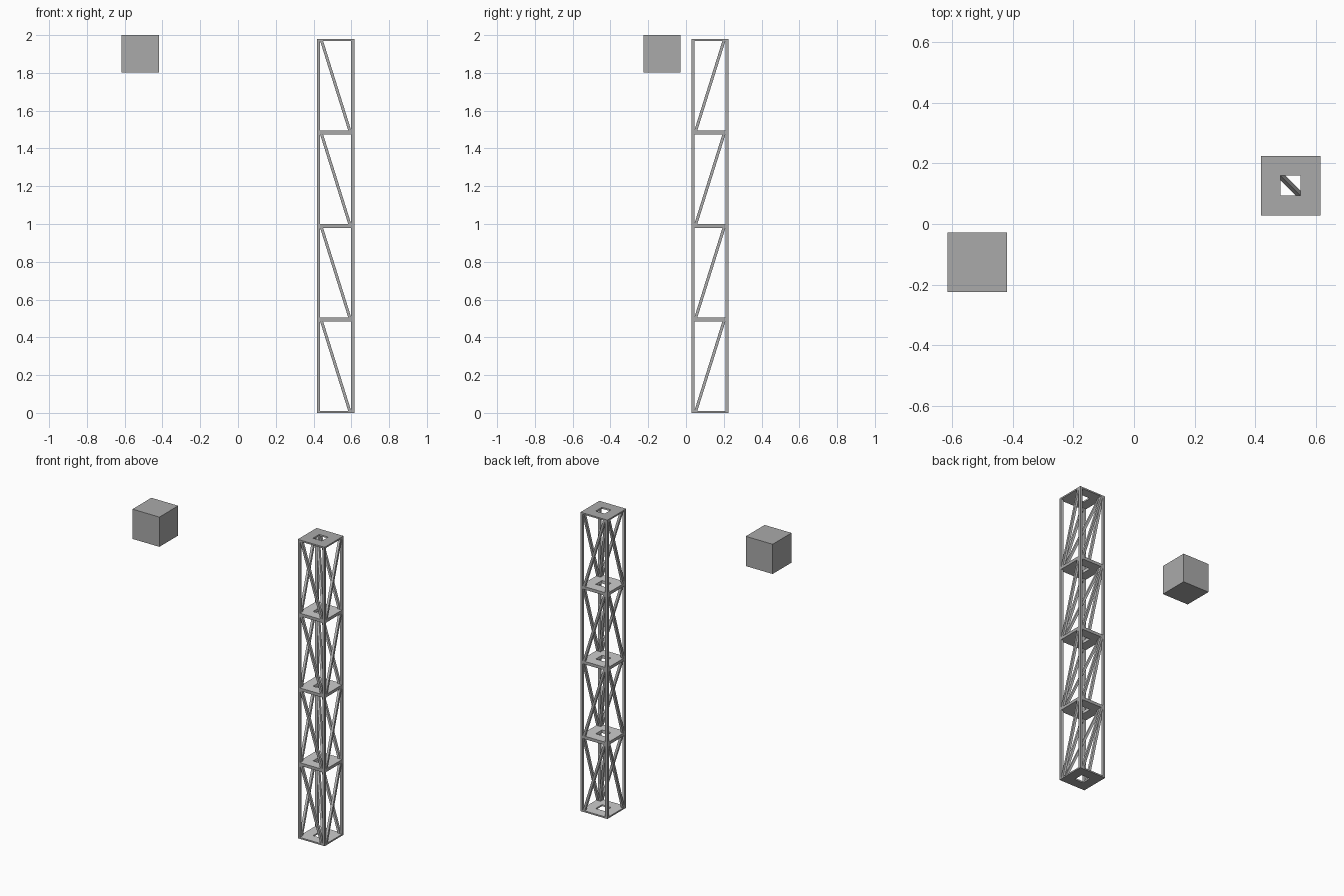
import bpy, bmesh
from mathutils import Vector

if "Cube" in bpy.data.objects:
    bpy.data.objects.remove(bpy.data.objects["Cube"])

S = 0.197            # side of tower and cube
T = 0.016            # bar thickness
P = 0.01             # plate thickness
H = 0.495            # height of one tower section
CX, CY = 0.517, 0.1265


def material(name, v):
    m = bpy.data.materials.new(name)
    m.diffuse_color = (v, v, v, 1)
    m.use_nodes = True
    m.node_tree.nodes["Principled BSDF"].inputs["Base Color"].default_value = m.diffuse_color
    return m


DARK = material("dark_outside", 0.4)
LIGHT = material("light_inside", 0.8)


def make_object(name, bm, loc, all_dark=False):
    """Outer skin of the box gets the dark grey, cut inner faces the light grey."""
    bmesh.ops.recalc_face_normals(bm, faces=bm.faces)
    for f in bm.faces:
        c = f.calc_center_median()
        n = f.normal
        side = max(c.x * n.x, c.y * n.y) > S / 2 - 1e-4
        end = (n.z > 0.9 and c.z > H - 1e-4) or (n.z < -0.9 and c.z < 1e-4)
        f.material_index = 0 if all_dark or side or end else 1
    me = bpy.data.meshes.new(name)
    bm.to_mesh(me)
    bm.free()
    me.materials.append(DARK)
    me.materials.append(LIGHT)
    ob = bpy.data.objects.new(name, me)
    ob.location = loc
    bpy.context.collection.objects.link(ob)
    return ob


def bar(bm, a, b):
    """Bar from a to b with a level square section at both ends."""
    rings = []
    for c in (Vector(a), Vector(b)):
        rings.append([bm.verts.new(c + Vector((x * T / 2, y * T / 2, 0)))
                      for x, y in ((-1, -1), (1, -1), (1, 1), (-1, 1))])
    lo, hi = rings
    bm.faces.new(lo[::-1])
    bm.faces.new(hi)
    for i in range(4):
        j = (i + 1) % 4
        bm.faces.new((lo[i], lo[j], hi[j], hi[i]))


def plate(bm, z):
    """Square plate with the middle third cut out."""
    g = bmesh.ops.create_grid(bm, x_segments=3, y_segments=3, size=S / 2)
    faces = {f for v in g["verts"] for f in v.link_faces}
    hole = [f for f in faces if f.calc_center_median().length < 0.01]
    faces -= set(hole)
    bmesh.ops.delete(bm, geom=hole, context='FACES_ONLY')
    bmesh.ops.translate(bm, verts=g["verts"], vec=(0, 0, z))
    ext = bmesh.ops.extrude_face_region(bm, geom=list(faces), use_keep_orig=True)
    top = [v for v in ext["geom"] if isinstance(v, bmesh.types.BMVert)]
    bmesh.ops.translate(bm, verts=top, vec=(0, 0, P))


o = S / 2 - T / 2     # post centre
d = S / 2 - 1.5 * T   # diagonal end, just inside the post
z0, z1 = P, H - P

for k in range(4):
    loc = (CX, CY, k * H)
    # end plates
    bm = bmesh.new()
    plate(bm, 0)
    plate(bm, H - P)
    make_object(f"section_plates_{k + 1}", bm, loc)
    # corner posts
    bm = bmesh.new()
    for x in (-o, o):
        for y in (-o, o):
            bar(bm, (x, y, z0), (x, y, z1))
    make_object(f"corner_posts_{k + 1}", bm, loc)
    # face braces and the brace through the middle
    bm = bmesh.new()
    for s in (-o, o):
        bar(bm, (d, s, z0), (-d, s, z1))
        bar(bm, (s, -d, z0), (s, d, z1))
    bar(bm, (d, -d, z0), (-d, d, z1))
    make_object(f"diagonal_braces_{k + 1}", bm, loc)

# floating cube
bm = bmesh.new()
bmesh.ops.create_cube(bm, size=S)
make_object("cube", bm, (-CX, -CY, 2 - S / 2), all_dark=True)
